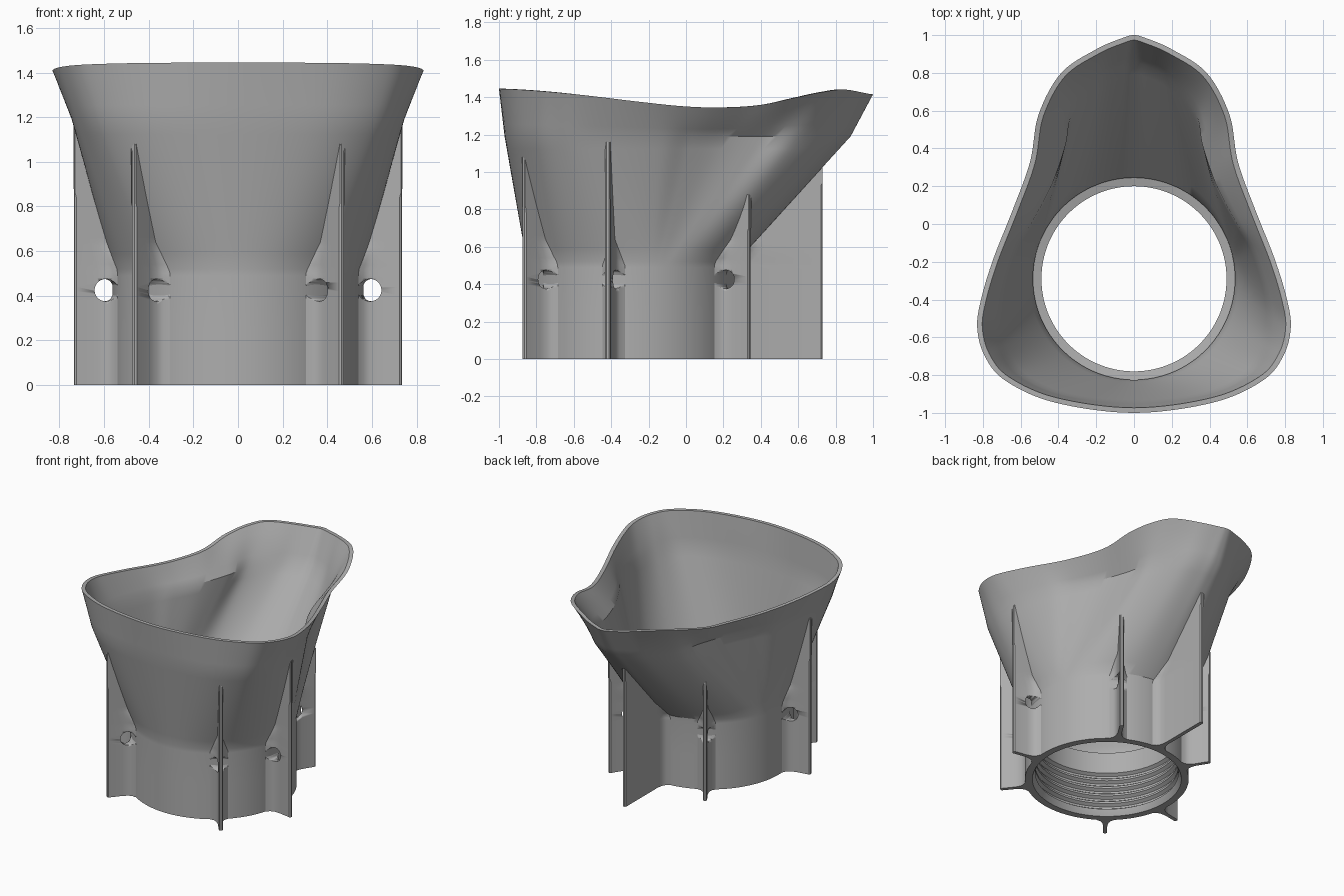
import bpy, bmesh, math
from mathutils import Vector, Matrix

if "Cube" in bpy.data.objects:
    bpy.data.objects.remove(bpy.data.objects["Cube"])

CY = -0.29                      # centre of the round collar in y
R_OUT, Z_NECK, Z_MID = 0.562, 0.52, 1.19
WALL = 0.027

grey = bpy.data.materials.new("plain_grey")
grey.use_nodes = True
grey.diffuse_color = (0.42, 0.42, 0.42, 1)
grey.node_tree.nodes["Principled BSDF"].inputs["Base Color"].default_value = (0.42, 0.42, 0.42, 1)

# Half outline: collar angle, shoulder x, y, rim x, y
HALF = [
    (-90, 0, -.97, 0, -1), (-72, .38, -.93, .42, -.945), (-50, .62, -.82, .68, -.83),
    (-28, .72, -.66, .79, -.70), (-8, .745, -.5, .83, -.55), (4, .72, -.33, .81, -.4),
    (10, .65, -.12, .745, -.185), (15, .56, .03, .64, .08), (19, .46, .22, .55, .33),
    (24, .39, .42, .505, .58), (42, .35, .60, .385, .80), (62, .2, .79, .2, .925),
    (80, .07, .865, .06, .985), (90, 0, .88, 0, 1)]
# Rim height along y
RIM = [(-1, 1.445), (-.75, 1.43), (-.5, 1.405), (-.25, 1.375), (0, 1.35), (.2, 1.345),
       (.4, 1.358), (.6, 1.4), (.75, 1.43), (.85, 1.44), (1, 1.415)]


def spline(a, b, c, d, t):
    return b + .5 * t * (c - a + t * (2 * a - 5 * b + 4 * c - d + t * (3 * (b - c) + d - a)))


def rim_z(y):
    y = max(-1, min(1, y))
    i = max(k for k in range(len(RIM) - 1) if RIM[k][0] <= y)
    (y0, z0), (y1, z1) = RIM[i], RIM[i + 1]
    t = (y - y0) / (y1 - y0)
    before, after = RIM[max(i - 1, 0)][1], RIM[min(i + 2, len(RIM) - 1)][1]
    return spline(before, z0, z1, after, t)


def outline(steps=8):
    """Closed loop of (angle, shoulder x, y, rim x, y) samples."""
    loop = HALF + [(180 - a, -x, y, -u, v) for a, x, y, u, v in HALF[-2:0:-1]]
    n = len(loop)
    out = []
    for i in range(n):
        quad = [list(loop[(i + k) % n]) for k in (-1, 0, 1, 2)]
        for k, q in enumerate(quad):
            q[0] += 360 * ((i + k - 1) // n)
        for s in range(steps):
            out.append([spline(*vals, s / steps) for vals in zip(*quad)])
    return out


LOOP = outline()


def inset(ring, d):
    n = len(ring)
    res = []
    for i, p in enumerate(ring):
        t = (ring[(i + 1) % n] - ring[i - 1]).normalized()
        res.append(p + d * Vector((-t.y, t.x)))
    return res


def circle(r):
    return [Vector((r * math.cos(math.radians(s[0])), CY + r * math.sin(math.radians(s[0])))) for s in LOOP]


def shoulder_ring(t):
    return [c.lerp(Vector((s[1], s[2])), t) for c, s in zip(circle(R_OUT), LOOP)]


RIM_RING = [Vector((s[3], s[4])) for s in LOOP]
MID_RING = shoulder_ring(1)


def flat(ring, z):
    return [(p.x, p.y, z) for p in ring]


def flare(t, d):
    """Ring of the upper lip, t from the shoulder to the rim."""
    ring = [a.lerp(b, t) for a, b in zip(MID_RING, RIM_RING)]
    return [(q.x, q.y, Z_MID + t * (rim_z(e.y) - Z_MID)) for q, e in zip(inset(ring, d), RIM_RING)]


def finish(name, bm, angle):
    bmesh.ops.recalc_face_normals(bm, faces=bm.faces)
    me = bpy.data.meshes.new(name)
    bm.to_mesh(me)
    bm.free()
    ob = bpy.data.objects.new(name, me)
    bpy.context.collection.objects.link(ob)
    me.materials.append(grey)
    bpy.ops.object.select_all(action='DESELECT')
    ob.select_set(True)
    bpy.context.view_layer.objects.active = ob
    bpy.ops.object.shade_smooth_by_angle(angle=math.radians(angle))
    return ob


def skin(bm, rows, wrap):
    """Bridge equal rows of points; wrap joins the last row to the first."""
    vs = [[bm.verts.new(p) for p in row] for row in rows]
    n = len(vs[0])
    for k in range(len(vs) if wrap else len(vs) - 1):
        a, b = vs[k], vs[(k + 1) % len(vs)]
        for i in range(n):
            j = (i + 1) % n
            bm.faces.new((a[i], a[j], b[j], b[i]))
    return vs


# Funnel with collar: outside up, inside down, ledge and threaded bore
ts = [k / 10 for k in range(11)]
rows = [flat(circle(R_OUT), z) for z in (0, .25, .49)]
rows += [flat(shoulder_ring(max(t, .004)), Z_NECK + t * (Z_MID - Z_NECK)) for t in ts]
rows += [flare(t, 0) for t in (.25, .5, .75, 1)]
rows += [flare(t, WALL) for t in (1, .75, .5, .25)]
rows += [flat(inset(shoulder_ring(t), WALL), Z_NECK + t * (Z_MID - Z_NECK)) for t in reversed(ts)]
rows += [flat(circle(.535), .5), flat(circle(.49), .49), flat(circle(.49), .34)]
for k in range(5):
    z = .33 - .06 * k
    rows += [flat(circle(r), z - dz) for r, dz in ((.49, 0), (.512, .015), (.512, .03), (.49, .045))]
rows += [flat(circle(.495), .03), flat(circle(.512), 0)]
bm = bmesh.new()
skin(bm, rows, True)
finish("funnel", bm, 32)


def reach(direction, z):
    """Distance from the collar axis to the outer skin."""
    ring = shoulder_ring(max(0, (z - Z_NECK) / (Z_MID - Z_NECK)))
    c = Vector((0, CY))
    for i, p in enumerate(ring):
        a, b = ring[i - 1] - c, p - c
        ca, cb = direction.cross(a), direction.cross(b)
        if ca <= 0 < cb and direction.dot(a) > 0:
            return direction.dot(a.lerp(b, ca / (ca - cb)))
    return R_OUT


def fin(name, degrees, tip, hole=True):
    a = math.radians(degrees)
    d = Vector((math.cos(a), math.sin(a)))
    side = Vector((-d.y, d.x))
    rows = []
    for k in range(61):
        z = k * .02
        r = reach(d, z)
        f = max(0, min(1, (.64 - z) / .14))       # root fillet fades above the neck
        prof = [(r - .012, .014 + .056 * f), (r + .002, .014 + .042 * f), (r + .015, .014 + .022 * f),
                (r + .04, .014 + .007 * f), (r + .08, .014), (tip - .008, .014), (tip, .007)]
        prof = [(min(q, tip), w) for q, w in prof]
        pts = prof + [(q, -w) for q, w in reversed(prof)]
        rows.append([(d.x * q + side.x * w, CY + d.y * q + side.y * w, z) for q, w in pts])
        if r > tip - .003:
            break
    bm = bmesh.new()
    vs = skin(bm, rows, False)
    bm.faces.new(vs[0])
    bm.faces.new(vs[-1])
    ob = finish(name, bm, 35)
    if not hole:
        return
    # Round cross hole
    cb = bmesh.new()
    place = Matrix.Translation((d.x * .605, CY + d.y * .605, .425)) @ Matrix.Rotation(a, 4, 'Z') @ Matrix.Rotation(math.pi / 2, 4, 'X')
    bmesh.ops.create_cone(cb, cap_ends=True, segments=32, radius1=.05, radius2=.05, depth=.3, matrix=place)
    cutter = finish(name + "_cutter", cb, 35)
    cutter.hide_render = True
    mod = ob.modifiers.new("hole", 'BOOLEAN')
    mod.operation, mod.solver, mod.object = 'DIFFERENCE', 'EXACT', cutter
    bpy.context.view_layer.objects.active = ob
    bpy.ops.object.modifier_apply(modifier="hole")
    bpy.data.objects.remove(cutter)


# Fins around the collar
for label, deg in (("front", -51), ("side", -10), ("back", 58)):
    fin("left_" + label + "_fin", deg, .745)
    fin("right_" + label + "_fin", 180 - deg, .745)
fin("rear_centre_fin", 90, 1.02, hole=False)
